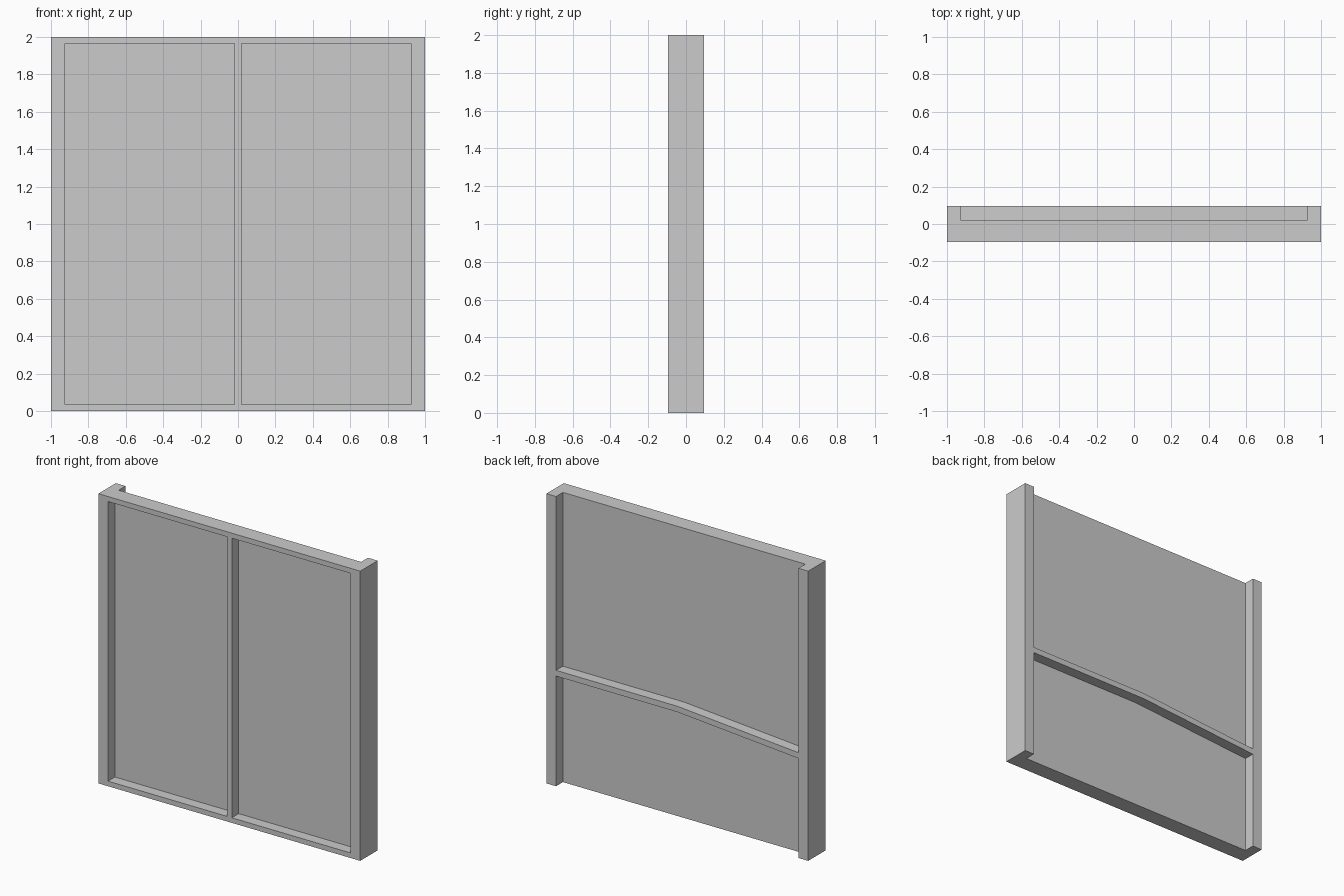
import bpy
import bmesh

if "Cube" in bpy.data.objects:
    bpy.data.objects.remove(bpy.data.objects["Cube"])

HALF_DEPTH = 0.095   # half of the frame thickness
PANEL = 0.02         # half of the thin panel thickness
INNER = 0.926        # inner edge of the side stiles
MULLION = 0.019      # half width of the centre bar
RAIL = 0.035         # height of the front rails


def prism(name, profile, y0, y1):
    """Extrude an (x, z) profile from y0 to y1."""
    bm = bmesh.new()
    face = bm.faces.new([bm.verts.new((x, y0, z)) for x, z in profile])
    new = bmesh.ops.extrude_face_region(bm, geom=[face])["geom"]
    verts = [g for g in new if isinstance(g, bmesh.types.BMVert)]
    bmesh.ops.translate(bm, verts=verts, vec=(0, y1 - y0, 0))
    bmesh.ops.recalc_face_normals(bm, faces=bm.faces)
    mesh = bpy.data.meshes.new(name)
    bm.to_mesh(mesh)
    bm.free()
    obj = bpy.data.objects.new(name, mesh)
    bpy.context.collection.objects.link(obj)
    return obj


def carve(target, profile, y0, y1):
    """Cut a pocket out of the target and discard the cutter."""
    cutter = prism("pocket_cutter", profile, y0, y1)
    cutter.hide_render = True
    mod = target.modifiers.new("pocket", 'BOOLEAN')
    mod.operation = 'DIFFERENCE'
    mod.solver = 'EXACT'
    mod.object = cutter
    bpy.context.view_layer.objects.active = target
    bpy.ops.object.modifier_apply(modifier=mod.name)
    bpy.data.objects.remove(cutter, do_unlink=True)


# Solid slab
door = prism("double_panel_frame", [(-1, 0), (1, 0), (1, 2), (-1, 2)],
             -HALF_DEPTH, HALF_DEPTH)

# Two tall front pockets either side of the mullion
for s in (-1, 1):
    a, b = s * MULLION, s * INNER
    carve(door, [(a, RAIL), (b, RAIL), (b, 2 - RAIL), (a, 2 - RAIL)],
          -0.3, -PANEL)

# Back pockets above and below the bent cross bar, open at top and bottom
bar_top = [(-INNER, 0.727), (0, 0.80), (INNER, 0.80)]
bar_bottom = [(x, z - 0.04) for x, z in bar_top]
carve(door, bar_top + [(INNER, 2.3), (-INNER, 2.3)], PANEL, 0.3)
carve(door, bar_bottom + [(INNER, -0.3), (-INNER, -0.3)], PANEL, 0.3)
